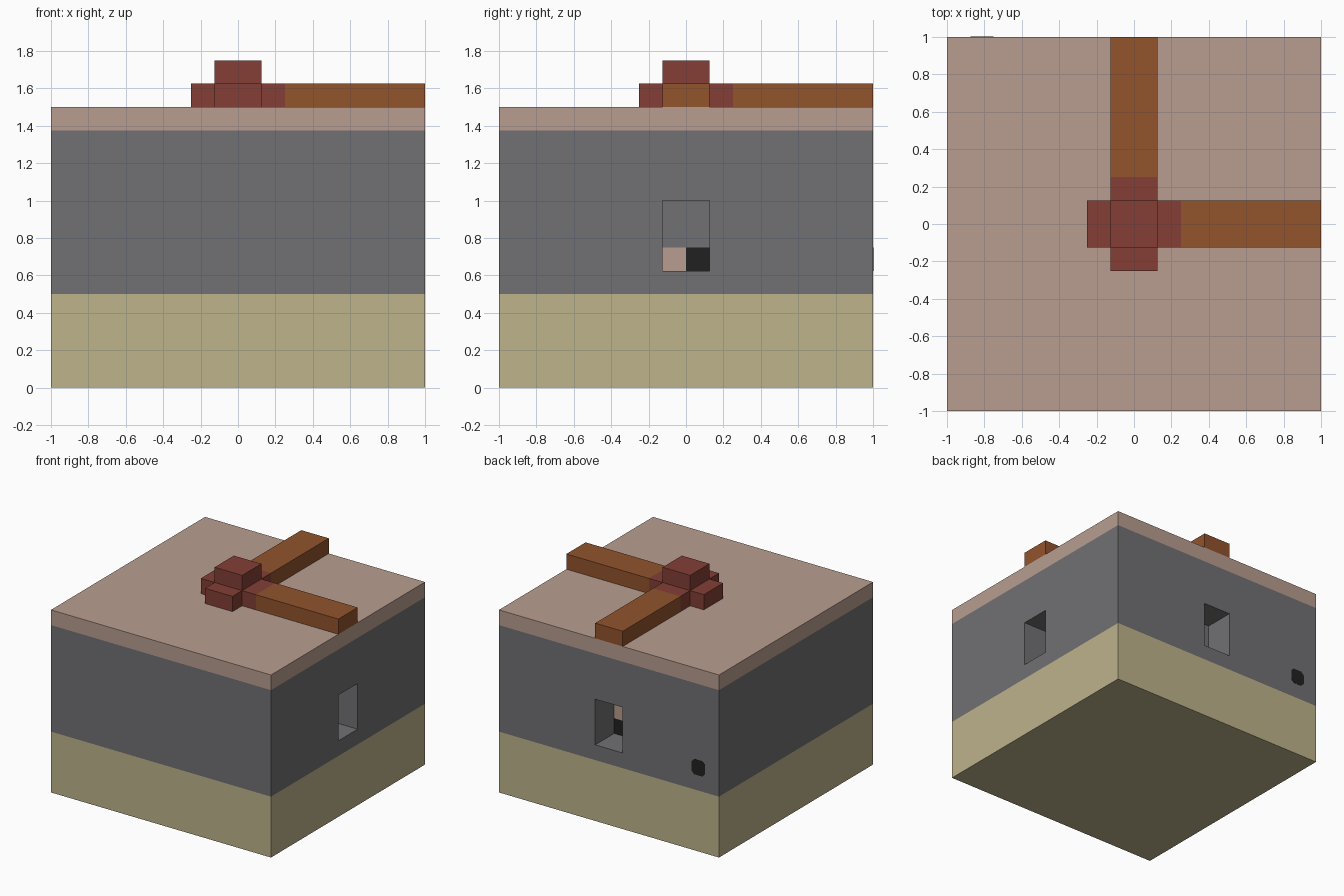
import bpy
import bmesh
from mathutils import Vector

default = bpy.data.objects.get("Cube")
if default:
    bpy.data.objects.remove(default, do_unlink=True)


def material(name, rgb):
    """Flat material from an sRGB colour given in 0-255."""
    lin = [((c / 255 + 0.055) / 1.055) ** 2.4 for c in rgb]
    mat = bpy.data.materials.new(name)
    mat.use_nodes = True
    mat.diffuse_color = (*lin, 1)
    node = next(n for n in mat.node_tree.nodes if n.type == "BSDF_PRINCIPLED")
    node.inputs["Base Color"].default_value = (*lin, 1)
    return mat


SAND = material("sand", (189, 179, 139))
STONE = material("grey stone", (113, 112, 115))
CLAY = material("pale clay", (184, 158, 144))
WOOD = material("brown wood", (146, 83, 44))
RED = material("red brick", (131, 63, 53))
BLACK = material("black", (33, 33, 33))

P = 1 / 8  # module that all parts are sized by


def box(name, lo, hi, mat, chamfer=0.0):
    """Box between two corners; chamfer cuts the edges that run along y."""
    lo, hi = Vector(lo), Vector(hi)
    bm = bmesh.new()
    bmesh.ops.create_cube(bm, size=1)
    for v in bm.verts:
        v.co = (lo + hi) / 2 + v.co * (hi - lo)
    if chamfer:
        edges = [e for e in bm.edges
                 if abs(e.verts[0].co.y - e.verts[1].co.y) > 1e-4]
        bmesh.ops.bevel(bm, geom=edges, offset=chamfer, segments=1,
                        affect="EDGES")
    mesh = bpy.data.meshes.new(name)
    bm.to_mesh(mesh)
    bm.free()
    mesh.materials.append(mat)
    obj = bpy.data.objects.new(name, mesh)
    bpy.context.collection.objects.link(obj)
    return obj


def cut(target, cutter):
    """Subtract the cutter from the target and discard it."""
    mod = target.modifiers.new("opening", "BOOLEAN")
    mod.operation = "DIFFERENCE"
    mod.solver = "EXACT"
    mod.object = cutter
    bpy.context.view_layer.objects.active = target
    bpy.ops.object.modifier_apply(modifier=mod.name)
    bpy.data.objects.remove(cutter, do_unlink=True)


# Stacked body
box("base", (-1, -1, 0), (1, 1, 4 * P), SAND)
walls = box("walls", (-1, -1, 4 * P), (1, 1, 11 * P), STONE)
box("roof_slab", (-1, -1, 11 * P), (1, 1, 12 * P), CLAY)

# Window recesses in the left and back walls
cut(walls, box("left_cutter", (6 * P, -P, 5 * P), (9 * P, P, 8 * P), STONE))
cut(walls, box("back_cutter", (-P, 6 * P, 5 * P), (P, 9 * P, 8 * P), STONE))

# Painted plates at the inner end of each recess
T = 0.004
D = 6 * P
box("left_recess_pale_plate", (D, -P, 5 * P), (D + T, 0, 6 * P), CLAY)
box("left_recess_dark_plate", (D, 0, 5 * P), (D + T, P, 6 * P), BLACK)
for i, mat in enumerate((BLACK, CLAY, BLACK)):
    box(f"back_recess_plate_{i + 1}", (0, D, (5 + i) * P),
        (P, D + T, (6 + i) * P), mat)

# Dark vent low on the back wall
box("back_vent", (-7 * P, 1 - T, 5 * P), (-6 * P, 1 + T / 2, 6 * P),
    BLACK, chamfer=0.025)

# Roof hub and the two beams leaving it
box("hub_arm_x", (-2 * P, -P, 12 * P), (2 * P, P, 13 * P), RED)
box("hub_arm_y", (-P, -2 * P, 12 * P), (P, 2 * P, 13 * P), RED)
box("hub_cap", (-P, -P, 13 * P), (P, P, 14 * P), RED)
box("left_beam", (2 * P, -P, 12 * P), (1, P, 13 * P), WOOD)
box("back_beam", (-P, 2 * P, 12 * P), (P, 1, 13 * P), WOOD)
